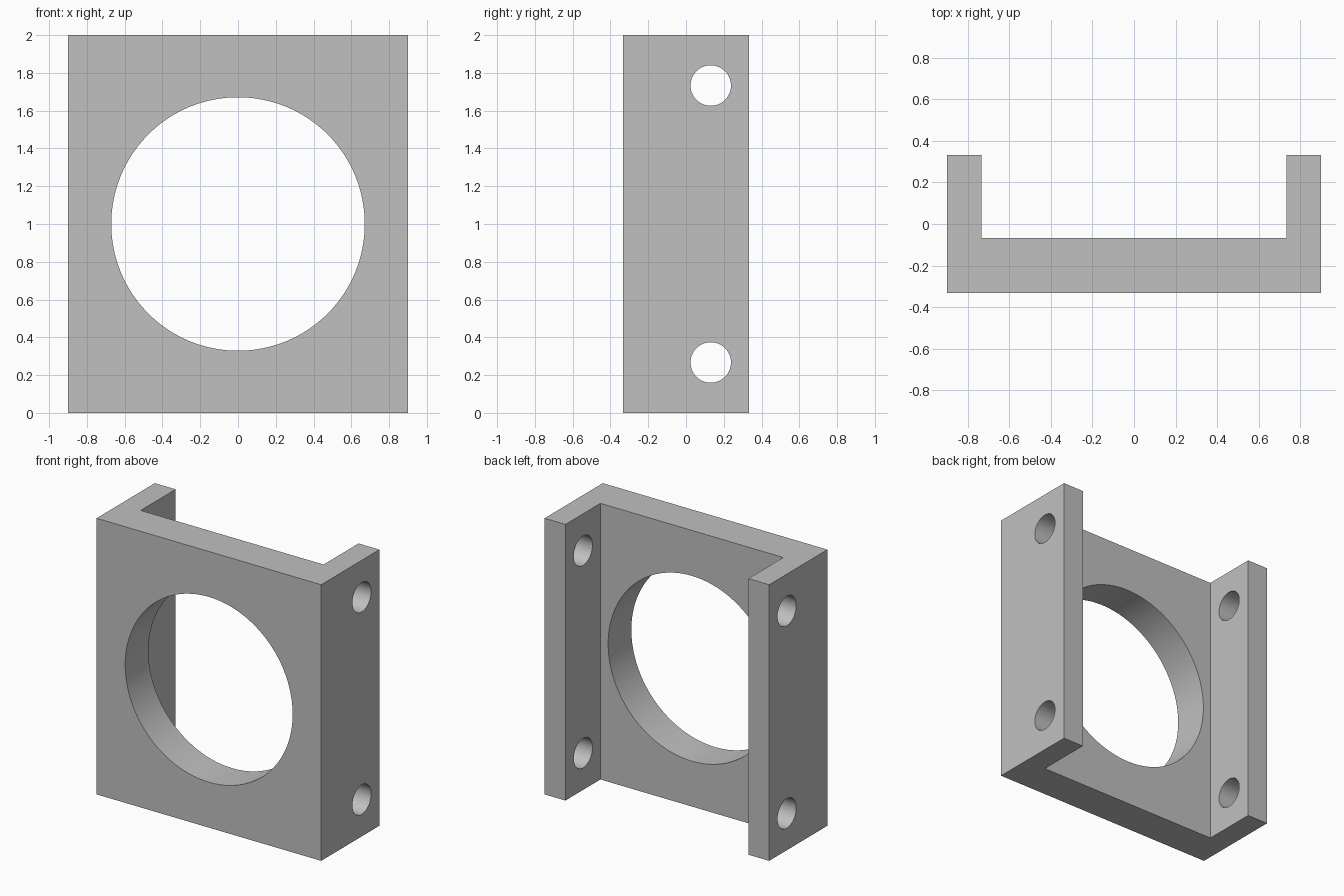
import bpy
import bmesh
from math import pi, radians

cube = bpy.data.objects.get("Cube")
if cube:
    bpy.data.objects.remove(cube, do_unlink=True)

HEIGHT = 2.0
HALF_W, HALF_D = 0.9, 0.333      # outer half width and half depth
INNER_W, WEB_BACK = 0.733, -0.067  # inside of flanges, back of front plate

grey = bpy.data.materials.new("plain_grey")
grey.use_nodes = True
colour = (0.53, 0.53, 0.53, 1)
grey.diffuse_color = colour
grey.node_tree.nodes["Principled BSDF"].inputs["Base Color"].default_value = colour

# Channel bracket: U-shaped profile extruded upward
half = [(HALF_W, -HALF_D), (HALF_W, HALF_D), (INNER_W, HALF_D), (INNER_W, WEB_BACK)]
profile = half + [(-x, y) for x, y in reversed(half)]
bm = bmesh.new()
base = bm.faces.new([bm.verts.new((x, y, 0)) for x, y in profile])
top = bmesh.ops.extrude_face_region(bm, geom=[base])["geom"]
bmesh.ops.translate(bm, vec=(0, 0, HEIGHT),
                    verts=[v for v in top if isinstance(v, bmesh.types.BMVert)])
bmesh.ops.recalc_face_normals(bm, faces=bm.faces)
mesh = bpy.data.meshes.new("channel_bracket")
bm.to_mesh(mesh)
bm.free()
mesh.materials.append(grey)
bracket = bpy.data.objects.new("channel_bracket", mesh)
bpy.context.collection.objects.link(bracket)


def drill(name, radius, location, rotation, sides):
    """Cut a round through-hole in the bracket."""
    bpy.ops.mesh.primitive_cylinder_add(vertices=sides, radius=radius, depth=3,
                                        location=location, rotation=rotation)
    cutter = bpy.context.object
    cutter.name = name
    cutter.hide_render = True
    cutter.data.materials.append(grey)
    mod = bracket.modifiers.new(name, "BOOLEAN")
    mod.operation = "DIFFERENCE"
    mod.solver = "EXACT"
    mod.object = cutter
    bpy.ops.object.select_all(action="DESELECT")
    bracket.select_set(True)
    bpy.context.view_layer.objects.active = bracket
    bpy.ops.object.modifier_apply(modifier=name)
    bpy.data.objects.remove(cutter, do_unlink=True)


# Large bore through the front plate
drill("bore_cutter", 0.671, (0, 0, 1), (pi / 2, 0, 0), 128)

# Mounting holes through both flanges
for z in (0.267, HEIGHT - 0.267):
    drill("mounting_hole_cutter", 0.107, (0, 0.131, z), (0, pi / 2, 0), 64)

bpy.ops.object.shade_smooth_by_angle(angle=radians(30))
